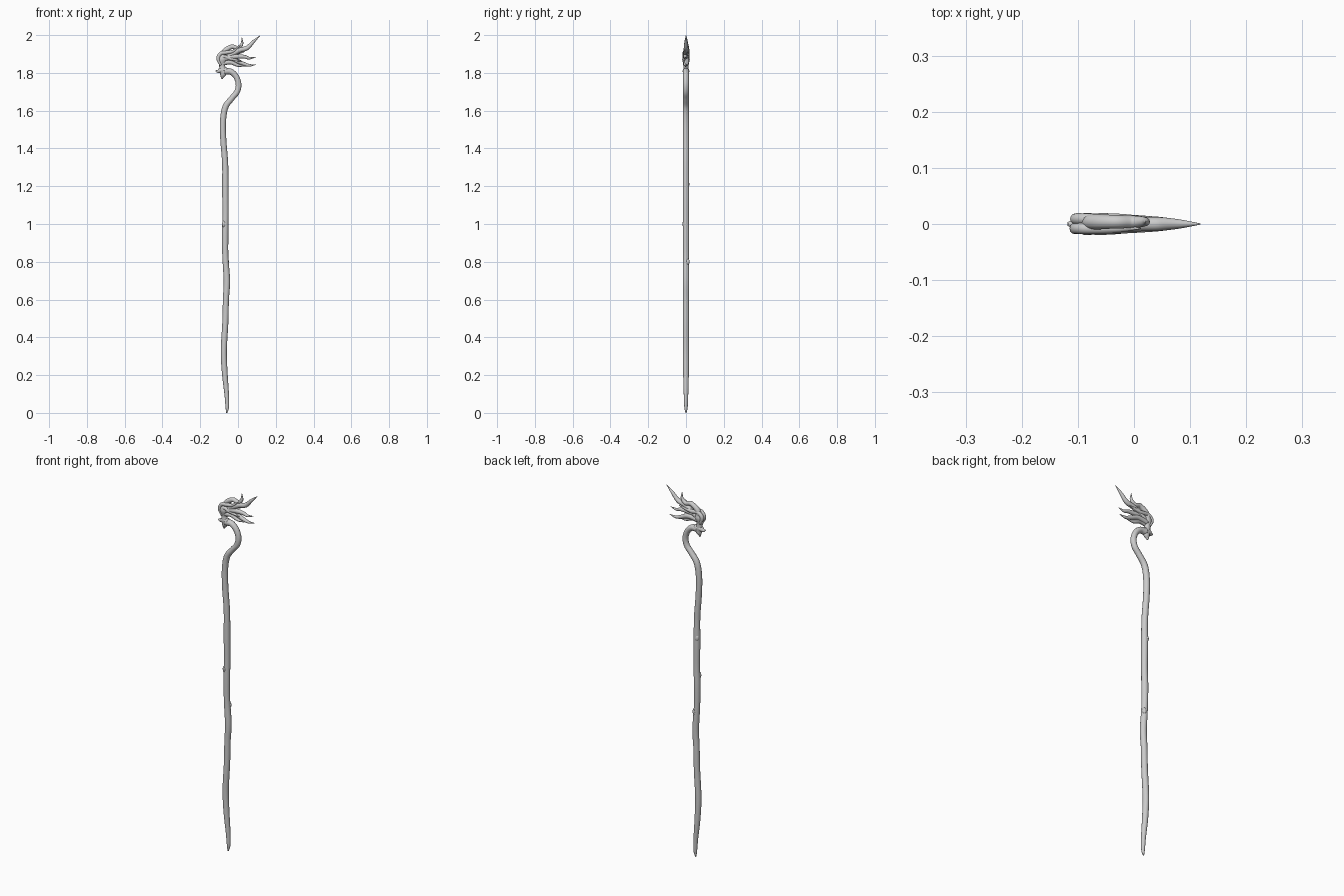
import bpy, bmesh, math
from mathutils import Vector


def smooth_path(pts, sub):
    """Catmull-Rom samples of tuples (x, y, z, radius)."""
    p = [Vector(q) for q in pts]
    p = [2 * p[0] - p[1]] + p + [2 * p[-1] - p[-2]]
    out = []
    for i in range(1, len(p) - 2):
        a, b, c, d = p[i - 1:i + 3]
        for k in range(sub):
            t = k / sub
            out.append(0.5 * (2 * b + (c - a) * t + (2 * a - 5 * b + 4 * c - d) * t * t
                              + (3 * b - a - 3 * c + d) * t ** 3))
    out.append(p[-2])
    return out


def tube(name, pts, sides=12, sub=6, depth=1.0):
    """Tapered tube along a path; depth scales its thickness in y."""
    path = smooth_path(pts, sub)
    bm = bmesh.new()
    rings = []
    for i, q in enumerate(path):
        tan = (path[min(i + 1, len(path) - 1)] - path[max(i - 1, 0)]).to_3d()
        tan.y = 0
        tan.normalize()
        side = Vector((tan.z, 0, -tan.x))
        r = max(q[3], 0.001)
        ring = []
        for k in range(sides):
            a = 2 * math.pi * k / sides
            ring.append(bm.verts.new(q.to_3d() + side * r * math.cos(a)
                                     + Vector((0, r * depth * math.sin(a), 0))))
        rings.append(ring)
    for a, b in zip(rings, rings[1:]):
        for k in range(sides):
            n = (k + 1) % sides
            bm.faces.new((a[k], a[n], b[n], b[k]))
    bm.faces.new(rings[0])
    bm.faces.new(rings[-1])
    bmesh.ops.recalc_face_normals(bm, faces=bm.faces[:])
    me = bpy.data.meshes.new(name)
    bm.to_mesh(me)
    bm.free()
    for f in me.polygons:
        f.use_smooth = True
    ob = bpy.data.objects.new(name, me)
    bpy.context.collection.objects.link(ob)
    return ob


def flat(pts, y=0.0):
    return [(x, y, z, r) for x, z, r in pts]


# Gnarled shaft with hooked neck
tube("shaft", flat([
    (-.060, 0, .003), (-.057, .03, .009), (-.060, .10, .012), (-.070, .21, .015),
    (-.075, .33, .016), (-.067, .48, .016), (-.064, .60, .016), (-.059, .70, .017),
    (-.067, .83, .016), (-.068, .95, .017), (-.066, 1.05, .016), (-.067, 1.18, .017),
    (-.068, 1.32, .016), (-.078, 1.45, .016), (-.079, 1.55, .016), (-.066, 1.62, .016),
    (-.033, 1.665, .015), (-.005, 1.70, .015), (.003, 1.74, .015),
    (-.010, 1.78, .015), (-.038, 1.806, .016), (-.072, 1.808, .018)]), 16, 6)

# Small knots on the shaft
for i, (x, z, y) in enumerate([(-.075, 1.00, -.009), (-.058, .80, .009), (-.074, 1.21, .008)]):
    bpy.ops.mesh.primitive_uv_sphere_add(segments=12, ring_count=8, radius=.010, location=(x, y, z))
    knot = bpy.context.object
    knot.name = "knot_%d" % (i + 1)
    knot.scale.z = 1.8
    bpy.ops.object.shade_smooth()

# Head: skull, snout, jaw
tube("skull", flat([(-.078, 1.785, .012), (-.08, 1.81, .018), (-.084, 1.84, .016),
                    (-.083, 1.872, .024), (-.076, 1.896, .016)]), 14, 5, .85)
tube("snout", flat([(-.058, 1.815, .014), (-.088, 1.814, .014), (-.105, 1.808, .009),
                    (-.118, 1.811, .003)]), 12, 5, 1.1)
tube("jaw", flat([(-.072, 1.81, .018), (-.08, 1.79, .015), (-.084, 1.776, .007),
                  (-.084, 1.768, .003)]), 12, 5, .9)

# Flowing mane
mane = [
    ("lock_top", 0, [(-.08, 1.865, .014), (-.035, 1.897, .014), (.008, 1.92, .013),
                     (.048, 1.932, .012), (.082, 1.966, .008), (.118, 1.999, .001)]),
    ("lock_crest", .004, [(-.09, 1.86, .012), (-.075, 1.91, .014), (-.035, 1.938, .012),
                          (-.002, 1.932, .011), (.02, 1.952, .008), (.021, 1.987, .001)]),
    ("lock_mid", -.004, [(-.08, 1.872, .013), (-.025, 1.885, .013), (.03, 1.886, .010),
                         (.06, 1.878, .007), (.096, 1.884, .001)]),
    ("lock_low", .004, [(-.08, 1.86, .013), (-.02, 1.866, .013), (.03, 1.848, .010),
                        (.06, 1.84, .007), (.096, 1.844, .001)]),
    ("lock_under", -.003, [(-.085, 1.85, .012), (-.04, 1.856, .011), (0, 1.84, .008),
                           (.04, 1.836, .001)]),
    ("lock_brow", -.008, [(-.09, 1.84, .007), (-.105, 1.875, .010), (-.092, 1.902, .010),
                          (-.06, 1.908, .010), (-.025, 1.915, .007), (.012, 1.945, .001)]),
    ("lock_back", .009, [(-.092, 1.845, .007), (-.104, 1.88, .010), (-.08, 1.903, .010),
                         (-.04, 1.9, .010), (.0, 1.905, .007), (.035, 1.912, .001)]),
    ("lock_cheek", -.010, [(-.095, 1.87, .007), (-.075, 1.887, .009), (-.045, 1.876, .009),
                           (-.01, 1.868, .006), (.02, 1.862, .001)]),
]
for name, y, pts in mane:
    tube(name, flat(pts, y), 12, 6)
